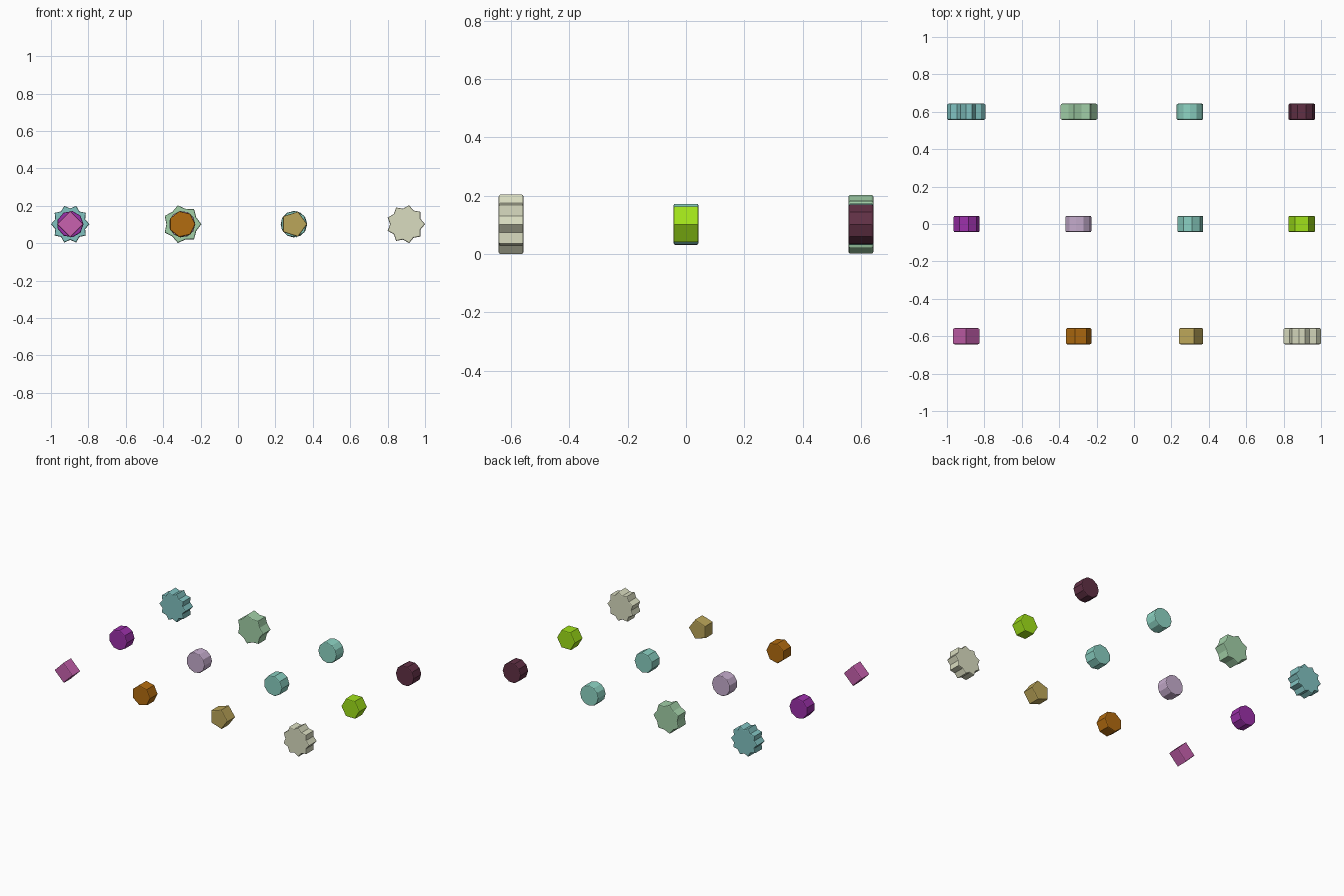
import bpy, bmesh, math

if "Cube" in bpy.data.objects:
    bpy.data.objects.remove(bpy.data.objects["Cube"])

STEP, ZC = 0.598, 0.102      # grid spacing and centre height
HALF, BEV = 0.043, 0.006     # half thickness along y and rim bevel
R, R_OUT, R_IN = 0.071, 0.103, 0.084


def outline(n, gear):
    """Regular polygon, or a toothed star with alternating radii."""
    count = n * 2 if gear else n
    pts = []
    for i in range(count):
        a = 2 * math.pi * i / count
        r = (R_IN if i % 2 else R_OUT) if gear else R
        pts.append((r * math.cos(a), r * math.sin(a)))
    return pts


def piece(name, col, row, n, color, gear=False):
    bm = bmesh.new()
    pts = outline(n, gear)
    front = [bm.verts.new((x, -HALF, z)) for x, z in pts]
    back = [bm.verts.new((x, HALF, z)) for x, z in pts]
    bm.faces.new(front)
    bm.faces.new(back[::-1])
    for i in range(len(pts)):
        j = (i + 1) % len(pts)
        bm.faces.new((front[i], back[i], back[j], front[j]))
    bmesh.ops.recalc_face_normals(bm, faces=bm.faces)
    # soften the rims of both caps
    rims = [e for e in bm.edges
            if abs(e.verts[0].co.y - e.verts[1].co.y) < 1e-6]
    bmesh.ops.bevel(bm, geom=rims, offset=BEV, segments=2, profile=0.5,
                    affect='EDGES')
    me = bpy.data.meshes.new(name)
    bm.to_mesh(me)
    bm.free()
    mat = bpy.data.materials.new(name + "_paint")
    mat.diffuse_color = (*color, 1)
    mat.use_nodes = True
    mat.node_tree.nodes["Principled BSDF"].inputs["Base Color"].default_value = mat.diffuse_color
    me.materials.append(mat)
    ob = bpy.data.objects.new(name, me)
    ob.location = ((col - 1.5) * STEP, (row - 1) * 0.6, ZC)
    bpy.context.collection.objects.link(ob)


# front row
piece("pink_square_block", 0, 0, 4, (0.58, 0.12, 0.43))
piece("orange_block", 1, 0, 7, (0.45, 0.15, 0.005))
piece("khaki_block", 2, 0, 5, (0.50, 0.38, 0.10))
piece("cream_gear", 3, 0, 9, (0.70, 0.72, 0.53), True)
# middle row
piece("purple_block", 0, 1, 9, (0.33, 0.03, 0.40))
piece("lavender_block", 1, 1, 11, (0.57, 0.42, 0.62))
piece("teal_block", 2, 1, 9, (0.25, 0.62, 0.53))
piece("lime_block", 3, 1, 6, (0.35, 0.75, 0.01))
# back row
piece("blue_green_gear", 0, 2, 10, (0.22, 0.54, 0.53), True)
piece("green_star_gear", 1, 2, 7, (0.36, 0.63, 0.39), True)
piece("mint_block", 2, 2, 12, (0.27, 0.66, 0.55))
piece("maroon_block", 3, 2, 10, (0.12, 0.03, 0.06))
